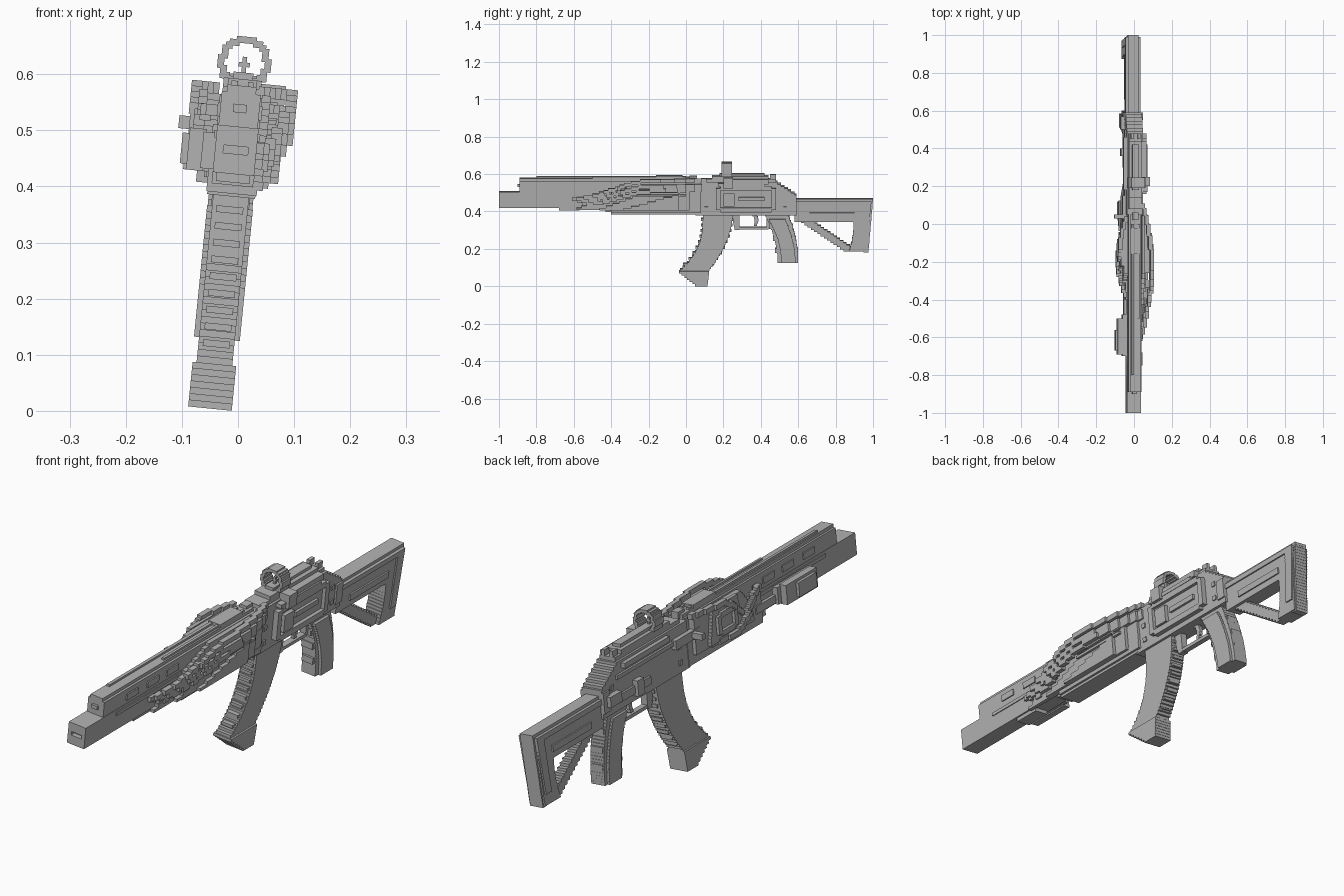
import bpy, bmesh, math
from mathutils import Matrix

old = bpy.data.objects.get("Cube")
if old:
    bpy.data.objects.remove(old, do_unlink=True)

# Shared levels and stations of the rifle
STEP = .012
HALF = .037
MUZZLE, BACK = -1, 1
BELLY, BORE, SEAM, TOP, ROOF = .385, .42, .505, .565, .59
COVER_FRONT, GUARD_FRONT = -.6, -.4
RECEIVER_FRONT, RECEIVER_BACK = .05, .59
TILT = Matrix.Translation((-.05, 0, .004)) @ Matrix.Rotation(math.radians(5.7), 4, 'Y')

grey = bpy.data.materials.new("mid grey")
grey.use_nodes = True
grey.diffuse_color = (.45, .45, .45, 1)
grey.node_tree.nodes["Principled BSDF"].inputs["Base Color"].default_value = grey.diffuse_color


def part(name, *groups):
    """One object from lists of boxes, each box being its x, y and z spans."""
    bm = bmesh.new()
    for group in groups:
        for spans in group:
            size = Matrix.Diagonal([high - low for low, high in spans] + [1])
            middle = Matrix.Translation([(low + high) / 2 for low, high in spans])
            bmesh.ops.create_cube(bm, size=1, matrix=middle @ size)
    mesh = bpy.data.meshes.new(name)
    bm.to_mesh(mesh)
    bm.free()
    mesh.materials.append(grey)
    obj = bpy.data.objects.new(name, mesh)
    obj.matrix_world = TILT
    bpy.context.collection.objects.link(obj)


def beam(half, front, back, low, high):
    """Box centred across the width."""
    return [((-half, half), (front, back), (low, high))]


def plate(side, inner, outer, front, back, low, high):
    """Box on one side: side is LEFT or RIGHT."""
    return [(tuple(sorted((side * inner, side * outer))), (front, back), (low, high))]


def stack(across, low, high, front, back):
    """Stair-stepped rows; front and back are functions of height from bottom to top."""
    rows = max(2, round((high - low) / STEP))
    rise = (high - low) / rows
    return [(across, (front((r + .5) / rows), back((r + .5) / rows)), (low + r * rise, low + (r + 1) * rise))
            for r in range(rows)]


def centred(half):
    return (-half, half)


def around(x, y, z, radius, length):
    """Small block around a point, snapped to the block grid."""
    x, z = (round(v / radius) * radius for v in (x, z))
    return ((x - radius, x + radius), (y - length / 2, y + length / 2), (z - radius, z + radius))


def rim(side, inner, outer, front, back, low, high, thick):
    """Rectangular rim on a side face with clipped corners."""
    boxes = []
    for a in (front, back - thick):
        boxes += plate(side, inner, outer, a, a + thick, low + thick / 2, high - thick / 2)
    for a in (low, high - thick):
        boxes += plate(side, inner, outer, front + thick, back - thick, a, a + thick)
    return boxes


def cable(side, front, back, low, rise, inner, bulge):
    """Chain of blocks that climbs along a side and bows outwards."""
    count = round((back - front) / STEP)
    boxes = []
    for i in range(count + 1):
        t = i / count
        climb = min(1, t * 1.7)
        z = low + rise * climb * climb * (3 - 2 * climb)
        x = side * (inner + bulge * math.sin(math.pi * t))
        boxes.append(around(x, front + t * (back - front), z, .01, STEP * 1.5))
    return boxes


RIGHT, LEFT = 1, -1     # drawn on +x and on -x
SIDES = (RIGHT, LEFT)

# Lower beam with a slotted muzzle, and the upper beam
slot = MUZZLE + .02
part("lower_barrel", beam(HALF, slot, RECEIVER_FRONT, BORE, SEAM),
     beam(HALF, MUZZLE, slot, BORE, .456), beam(HALF, MUZZLE, slot, .47, SEAM),
     *[plate(side, .022, HALF, MUZZLE, slot, .456, .47) for side in SIDES])
part("upper_barrel", beam(.035, -.89, RECEIVER_FRONT, SEAM, TOP),
     beam(.026, -.89, RECEIVER_FRONT, TOP, .578), beam(.041, -.81, 0, .482, .495),
     beam(.012, -.9, -.89, .53, .545))
part("top_rib", plate(LEFT, .008, .02, -.8, 0, TOP, .586), plate(RIGHT, .01, .02, -.5, 0, TOP, .586),
     beam(.026, -.16, -.02, TOP, ROOF), beam(.015, .02, .06, TOP, ROOF))
part("barrel_ribs", *[plate(side, .03, .04, y, y + .07, .52, .545)
                      for side in SIDES for y in (-.75, -.62, -.5)])

# Handguard underneath and its layered right cover
part("handguard", beam(.045, GUARD_FRONT, .06, BELLY, SEAM), beam(HALF, GUARD_FRONT - .03, GUARD_FRONT, .4, SEAM),
     beam(.03, -.68, -.57, .405, BORE))
for layer in range(3):
    inner = HALF + layer * .014
    part("right_cover_layer", stack((inner, inner + .016), BORE - .01, TOP - layer * .03,
                                    lambda t: COVER_FRONT + layer * .12 + t * .35,
                                    lambda t: .08 - layer * .06))
part("cover_toe", plate(RIGHT, HALF, .055, GUARD_FRONT, .08, .395, BORE))
part("cover_ridges", *[plate(RIGHT, .05, .078, -.26, 0, z, z + .01) for z in (.485, SEAM, .525)])

# Cables sweeping up the right side, hoses on the left
for i in range(3):
    drop = i * .027
    part("right_cable", cable(RIGHT, COVER_FRONT + drop, .1, .47 - drop / 2, .1 - drop / 2, .042, .05))
part("left_hoses", cable(LEFT, -.3, .03, .46, .11, .05, .03), cable(LEFT, -.38, -.04, .53, -.1, .05, .03))

# Left side fittings
part("left_light", plate(LEFT, HALF, .06, -.7, -.48, .425, .49), plate(LEFT, .055, .085, -.69, -.5, BORE, .495),
     plate(LEFT, .085, .097, -.67, -.56, .43, .485), plate(LEFT, HALF, .05, -.48, -.36, .43, .46))
part("left_mechanism", stack((-.06, -HALF), BORE, .56, lambda t: -.33 + t * t * .07, lambda t: .03),
     stack((-.075, -.06), .43, TOP, lambda t: -.25 + t * .03, lambda t: -.04 - t * .03),
     rim(LEFT, .075, .087, -.2, -.08, .45, .54, .02))
part("charging_handle", plate(LEFT, .04, .106, .03, .05, .492, .515), plate(LEFT, .04, .062, 0, .15, .485, .52))

# Receiver with a stepped rear slope and top cover
part("receiver", beam(.043, RECEIVER_FRONT, RECEIVER_BACK, .38, .49),
     stack(centred(.043), .49, .56, lambda t: RECEIVER_FRONT, lambda t: RECEIVER_BACK - t * .11),
     beam(.05, .55, RECEIVER_BACK, .4, .48))
part("top_cover", stack(centred(.034), .56, ROOF, lambda t: RECEIVER_FRONT + t * .12, lambda t: .5 - t * .08),
     beam(.018, .18, .42, ROOF, .602))
part("rear_sight", *[plate(side, .011, .025, .45, .48, .56, .598) for side in SIDES])
part("right_plate", rim(RIGHT, .04, .064, .16, .48, .4, .54, .024),
     plate(RIGHT, .04, .05, .18, .46, BORE, .53), plate(RIGHT, .05, .066, .2, .26, .43, .5),
     plate(RIGHT, .05, .06, .28, .42, .46, .48), plate(RIGHT, HALF, .066, .17, .42, .54, .555))
part("left_plate", plate(LEFT, .04, .052, .07, .5, .5, .515), plate(LEFT, .04, .06, .18, .46, .53, .55),
     plate(LEFT, .04, .052, .3, .5, .41, .44), plate(LEFT, .04, .065, .36, .4, .4, .46),
     plate(LEFT, .04, .066, .5, .57, BORE, .46))
part("rivets", *[beam(.048, y, y + .018, z, z + .018) for y in (.1, .52) for z in (.41, .47)])

# Ring sight on its mount
ring = {around(.041 * math.cos(a), .218, .62 + .041 * math.sin(a), .006, .055)
        for a in (math.tau * i / 40 for i in range(40))}
part("ring_sight", sorted(ring), beam(.004, .21, .22, .6, .63), beam(.01, .21, .22, .612, .62))
part("sight_mount", beam(.03, .18, .4, .56, ROOF), plate(RIGHT, .02, .078, .2, .25, .53, .585),
     plate(RIGHT, .03, .06, .2, .44, .55, .575))


# Curved magazine with front ribs and a wider base
def magazine_front(t):
    return .09 - .13 * (1 - t) ** 3


def magazine_back(t):
    return .25 - .13 * (1 - t) ** 2


part("magazine", stack(centred(.032), .08, .4, magazine_front, magazine_back))
part("magazine_ribs", *[beam(.024, magazine_front(t) - .01, magazine_back(t) + .005, z, z + STEP)
                        for t, z in ((i / 10, .08 + i * .03) for i in range(1, 10))])
part("magazine_base", stack(centred(.039), 0, .08, lambda t: .055 - t * .1, lambda t: .115 + t * .01))

# Trigger group
part("trigger_guard", stack(centred(.014), .3, BELLY, lambda t: .26 - t * .02, lambda t: .285),
     beam(STEP, .28, .44, .303, .316), beam(STEP, .43, .45, .31, BELLY))
part("trigger", stack(centred(.007), .32, BELLY, lambda t: .36 + t * (1 - t) * .05 - t * .01,
                      lambda t: .375 + t * (1 - t) * .05))


# Pistol grip with a wider core and finger ridges
def grip_front(t):
    return .49 - t * t * .07


def grip_back(t):
    return .6 - t * t * .055


part("grip", stack(centred(.03), .125, BELLY, grip_front, grip_back),
     stack(centred(.041), .125, .36, lambda t: grip_front(t) + .02, lambda t: grip_back(t) - .015))
part("finger_ridges", *[beam(.024, grip_front(t) - .012, grip_back(t), .125 + t * .26, .15 + t * .26)
                        for t in (.2, .45, .7)])

# Shoulder stock: tube, strut and butt around an open triangle
part("stock_tube", beam(.034, .58, .9, .345, .44), beam(.04, RECEIVER_BACK, .99, .435, .455),
     beam(.028, RECEIVER_BACK, BACK, .455, .467), beam(.04, .66, .9, .37, .395))
part("stock_strut", stack(centred(.02), .185, .36, lambda t: .85 - t * .26, lambda t: .92 - t * .26))


def butt_front(t):
    return .87 + t * (1 - t) * .1


part("butt", stack(centred(.034), .185, .45, butt_front, lambda t: .97 + t * .02))
part("butt_pad", stack(centred(.04), .23, .455, lambda t: .93 + t * .02, lambda t: .965 + t * .027),
     stack(centred(.028), .18, .46, lambda t: .95, lambda t: .975 + t * .025))
